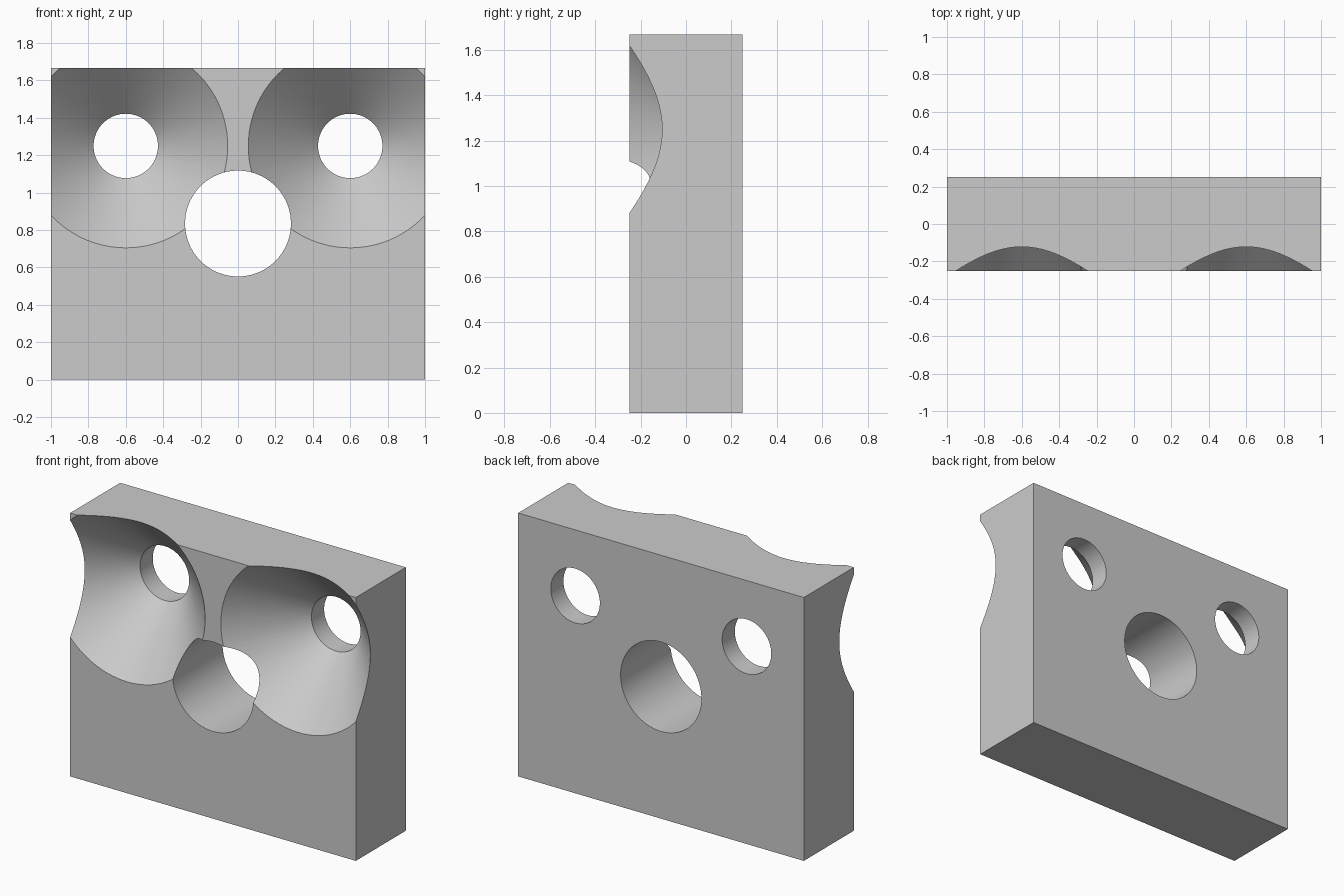
import bpy
import bmesh
from math import cos, sin, tau, radians

if "Cube" in bpy.data.objects:
    bpy.data.objects.remove(bpy.data.objects["Cube"], do_unlink=True)

WIDTH, DEPTH, HEIGHT = 2.0, 0.5, 1.667
FRONT = -DEPTH / 2
SEGMENTS = 96

grey = bpy.data.materials.new("plain grey")
grey.use_nodes = True
grey.diffuse_color = (0.6, 0.6, 0.6, 1)
grey.node_tree.nodes["Principled BSDF"].inputs["Base Color"].default_value = (0.6, 0.6, 0.6, 1)


def add_object(name, bm):
    bmesh.ops.recalc_face_normals(bm, faces=bm.faces)
    mesh = bpy.data.meshes.new(name)
    bm.to_mesh(mesh)
    bm.free()
    mesh.materials.append(grey)
    obj = bpy.data.objects.new(name, mesh)
    bpy.context.collection.objects.link(obj)
    return obj


def turned_cutter(name, x, z, profile):
    """Solid of revolution along y from (radius, y) pairs."""
    bm = bmesh.new()
    rings = []
    for radius, y in profile:
        angles = [tau * i / SEGMENTS for i in range(SEGMENTS)]
        rings.append([bm.verts.new((x + radius * cos(a), y, z + radius * sin(a))) for a in angles])
    for near, far in zip(rings, rings[1:]):
        for i in range(SEGMENTS):
            j = (i + 1) % SEGMENTS
            bm.faces.new((near[i], near[j], far[j], far[i]))
    bm.faces.new(rings[0])
    bm.faces.new(rings[-1])
    obj = add_object(name, bm)
    obj.hide_render = True
    return obj


# Rectangular block
bm = bmesh.new()
bmesh.ops.create_cube(bm, size=1)
bmesh.ops.scale(bm, vec=(WIDTH, DEPTH, HEIGHT), verts=bm.verts)
bmesh.ops.translate(bm, vec=(0, 0, HEIGHT / 2), verts=bm.verts)
block = add_object("drilled_block", bm)

# Two conical recesses ending in small through holes, and the large centre hole
recess = [(0.585, FRONT - 0.04), (0.172, 0.123), (0.172, 0.35)]
bore = [(0.283, FRONT - 0.1), (0.283, 0.35)]
cutters = [
    turned_cutter("right_recess_cutter", -0.6, 1.25, recess),
    turned_cutter("left_recess_cutter", 0.6, 1.25, recess),
    turned_cutter("centre_hole_cutter", 0, 0.835, bore),
]
for cutter in cutters:
    cut = block.modifiers.new(cutter.name, "BOOLEAN")
    cut.operation = "DIFFERENCE"
    cut.solver = "EXACT"
    cut.object = cutter

# Bake the cuts so the rims can be kept sharp
bpy.context.view_layer.update()
graph = bpy.context.evaluated_depsgraph_get()
finished = bpy.data.meshes.new_from_object(block.evaluated_get(graph))
block.modifiers.clear()
block.data = finished
for cutter in cutters:
    bpy.data.objects.remove(cutter, do_unlink=True)

bpy.ops.object.select_all(action="DESELECT")
block.select_set(True)
bpy.context.view_layer.objects.active = block
bpy.ops.object.shade_smooth_by_angle(angle=radians(25))
